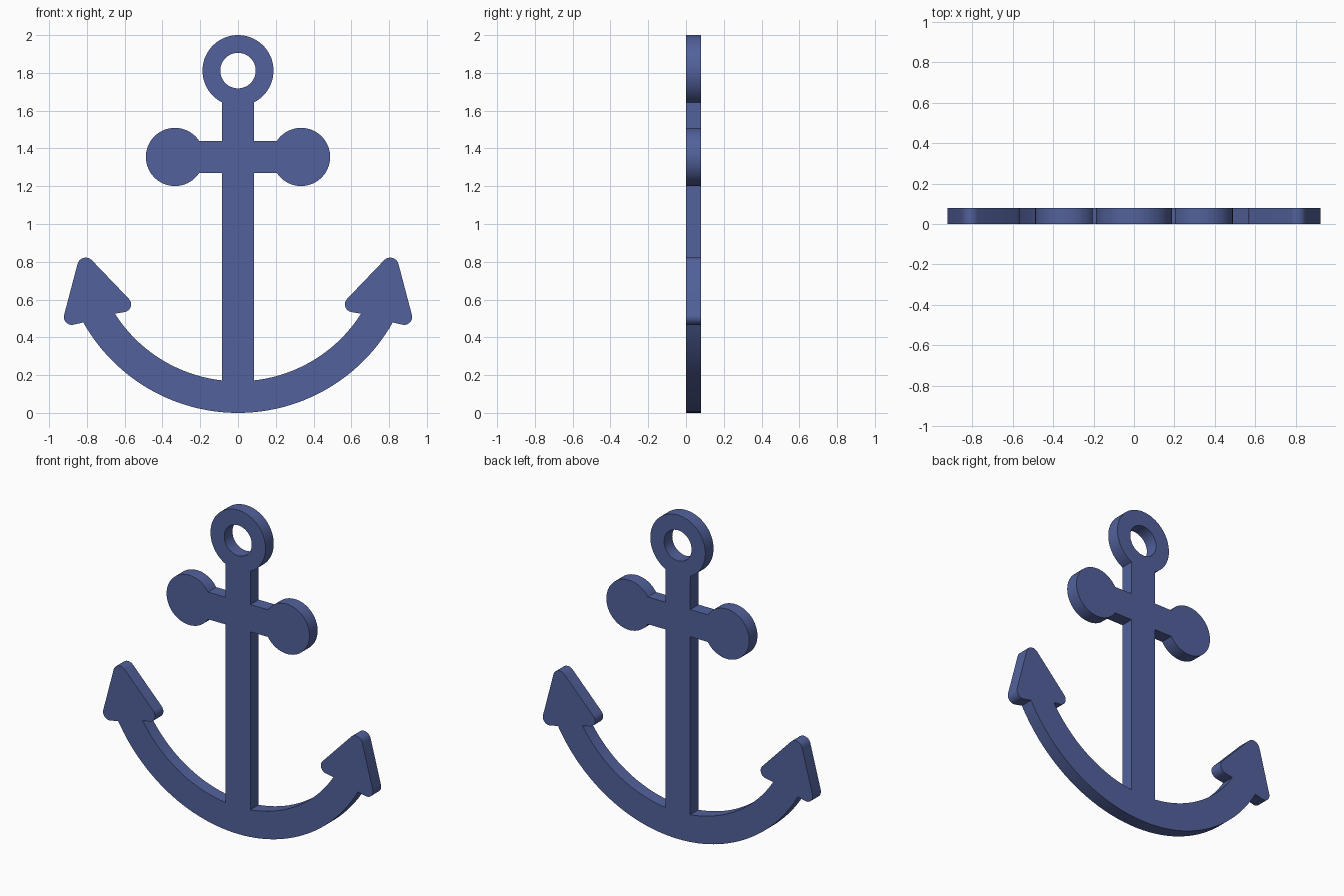
import bpy
from math import radians, cos, sin

if "Cube" in bpy.data.objects:
    bpy.data.objects.remove(bpy.data.objects["Cube"])

THICK = 0.08


def arc(cx, cz, r, a0, a1, n):
    """Points on a circle from angle a0 to a1, in degrees."""
    angles = [radians(a0 + (a1 - a0) * i / n) for i in range(n + 1)]
    return [(cx + r * cos(a), cz + r * sin(a)) for a in angles]


# Right half of the outline, from the keel up to the top of the ring
half = arc(0, 0.94, 0.94, -90, -29.4, 28)         # outer edge of the arm
half += arc(0.88, 0.508, 0.042, -103, 14, 10)     # fluke, outer corner
half += arc(0.806, 0.777, 0.045, 14, 135, 10)     # fluke, tip
half += arc(0.608, 0.575, 0.042, 135, 257, 10)    # fluke, inner corner
half += arc(0, 0.94, 0.7725, -32.5, -83.7, 24)    # inner edge of the arm
half += [(0.085, 1.271)]                          # shank to crossbar
half += arc(0.334, 1.355, 0.154, 213, 507, 48)    # crossbar ball
half += [(0.085, 1.439)]                          # crossbar to shank
half += arc(0, 1.812, 0.188, -63.1, 90, 32)       # ring

# Mirror to the left, skipping the two points on the centre line
outline = half + [(-x, z) for x, z in reversed(half[1:-1])]
hole = arc(0, 1.812, 0.094, 0, 360, 48)[:-1]

# Filled flat curve given thickness
curve = bpy.data.curves.new("anchor", 'CURVE')
curve.dimensions = '2D'
curve.fill_mode = 'BOTH'
curve.extrude = THICK / 2
for points in (outline, hole):
    spline = curve.splines.new('POLY')
    spline.points.add(len(points) - 1)
    for p, (x, z) in zip(spline.points, points):
        p.co = (x, z, 0, 1)
    spline.use_cyclic_u = True

anchor = bpy.data.objects.new("anchor", curve)
bpy.context.collection.objects.link(anchor)
anchor.rotation_euler = (radians(90), 0, 0)
anchor.location.y = THICK / 2

# Solid mesh with welded rims and sharp edges
bpy.context.view_layer.objects.active = anchor
anchor.select_set(True)
bpy.ops.object.convert(target='MESH')
bpy.ops.object.mode_set(mode='EDIT')
bpy.ops.mesh.select_all(action='SELECT')
bpy.ops.mesh.remove_doubles(threshold=0.0001)
bpy.ops.mesh.normals_make_consistent(inside=False)
bpy.ops.object.mode_set(mode='OBJECT')
bpy.ops.object.transform_apply(location=True, rotation=True, scale=True)
bpy.ops.object.shade_smooth_by_angle(angle=radians(30))

# Navy paint
navy = bpy.data.materials.new("navy")
navy.diffuse_color = (0.085, 0.12, 0.33, 1)
navy.use_nodes = True
navy.node_tree.nodes["Principled BSDF"].inputs["Base Color"].default_value = navy.diffuse_color
anchor.data.materials.clear()
anchor.data.materials.append(navy)
